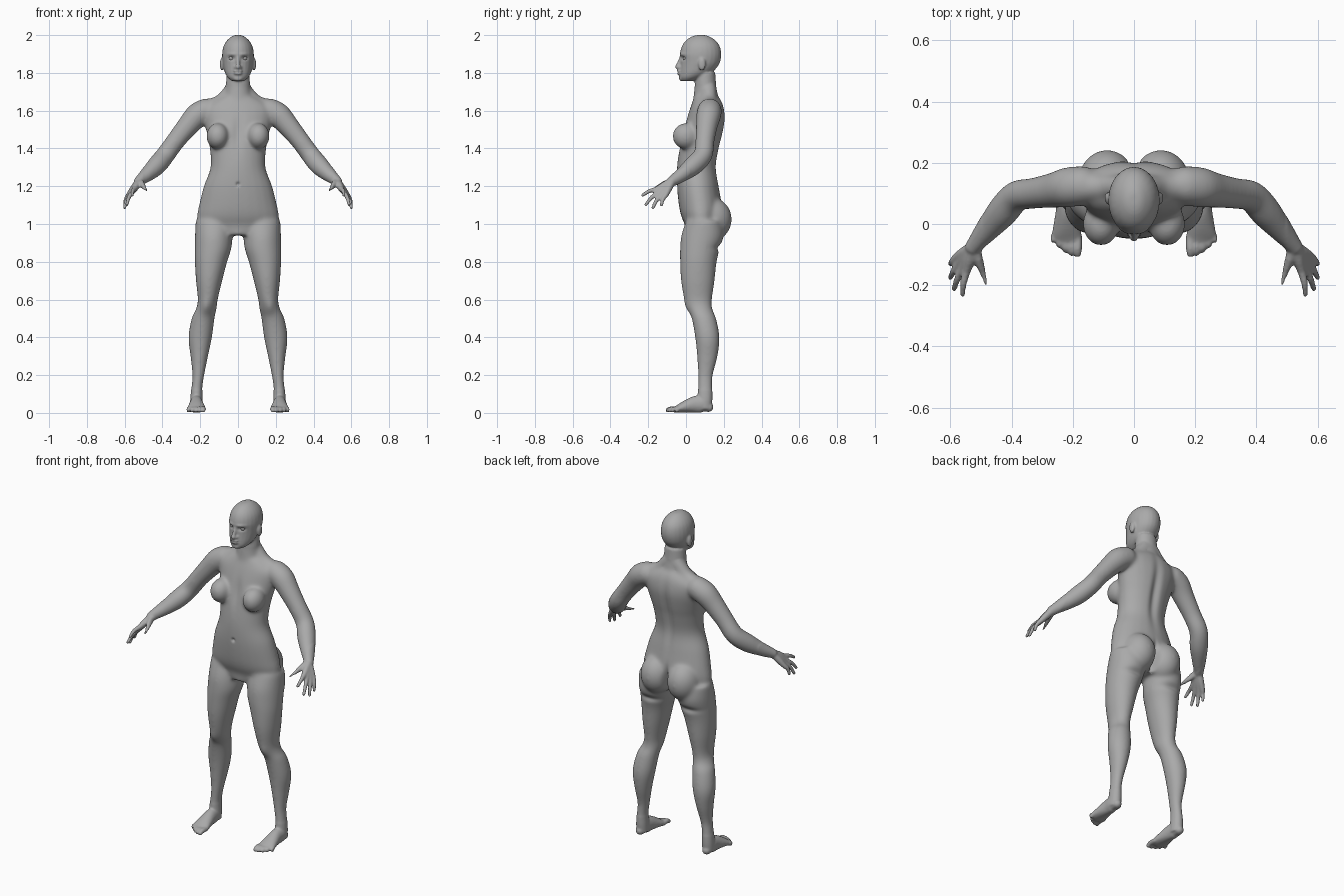
import bpy, bmesh, math
from mathutils import Vector, Matrix

default = bpy.data.objects.get("Cube")
if default:
    bpy.data.objects.remove(default, do_unlink=True)

skin = bpy.data.materials.new("grey_clay")
skin.use_nodes = True
grey = (0.4, 0.4, 0.4, 1)
skin.diffuse_color = grey
skin.node_tree.nodes["Principled BSDF"].inputs["Base Color"].default_value = grey

SIDES = 24
bm = bmesh.new()


def spline(rows, steps=5):
    """Smooth interpolation through rows of numbers."""
    out = []
    last = len(rows) - 1
    for i in range(last):
        before, here = rows[max(i - 1, 0)], rows[i]
        there, after = rows[i + 1], rows[min(i + 2, last)]
        for k in range(steps):
            t = k / steps
            out.append([
                b + 0.5 * t * (c - a + t * (2 * a - 5 * b + 4 * c - d + t * (3 * (b - c) + d - a)))
                for a, b, c, d in zip(before, here, there, after)])
    out.append(list(rows[-1]))
    return out


def skin_rings(rings):
    """Join rings of points into a closed loft."""
    loops = [[bm.verts.new(p) for p in ring] for ring in rings]
    for low, high in zip(loops, loops[1:]):
        for i in range(SIDES):
            j = (i + 1) % SIDES
            bm.faces.new((low[i], low[j], high[j], high[i]))
    bm.faces.new(loops[0][::-1])
    bm.faces.new(loops[-1])


def circle():
    for i in range(SIDES):
        angle = math.tau * i / SIDES
        yield math.cos(angle), math.sin(angle)


def stack(rows):
    """Level ovals: height, centre x, half width, front y, back y."""
    skin_rings([[(x + w * c, (f + b) / 2 + (b - f) / 2 * s, z) for c, s in circle()]
                for z, x, w, f, b in spline(rows)])


def ball(centre, radii):
    matrix = Matrix.Translation(centre) @ Matrix.Diagonal((*radii, 1))
    bmesh.ops.create_uvsphere(bm, u_segments=24, v_segments=16, radius=1, matrix=matrix)


def tube(rows):
    """Round-ended limb: x, y, z, side radius and optional upright radius."""
    rows = spline([r if len(r) == 5 else (*r, r[-1]) for r in rows])
    points = [Vector(r[:3]) for r in rows]
    rings = []
    for i, (point, row) in enumerate(zip(points, rows)):
        along = points[min(i + 1, len(points) - 1)] - points[max(i - 1, 0)]
        side = along.cross(Vector((0, 0, 1))).normalized()
        up = side.cross(along).normalized()
        rings.append([point + side * c * row[3] + up * s * row[4] for c, s in circle()])
    skin_rings(rings)
    for row in (rows[0], rows[-1]):
        ball(row[:3], [min(row[3:])] * 3)


# Leg
stack([(1.02, .125, .1, .0, .19), (.94, .128, .1, -.025, .2), (.87, .132, .097, -.032, .18),
       (.8, .143, .086, -.032, .163), (.7, .153, .07, -.027, .152), (.6, .16, .053, -.01, .138),
       (.55, .168, .055, .01, .14), (.5, .185, .061, .03, .16), (.4, .2, .063, .048, .178),
       (.3, .205, .047, .058, .168), (.2, .21, .032, .063, .143), (.13, .218, .03, .063, .14),
       (.07, .22, .033, .06, .14), (.02, .22, .033, .06, .135)])

# Foot and toes
tube([(.222, .12, .03, .025, .028), (.222, .09, .045, .033, .045), (.22, .05, .045, .035, .045),
      (.22, 0, .034, .043, .033), (.22, -.04, .022, .05, .021), (.222, -.06, .016, .047, .015)])
for i in range(5):
    x, tip, r = .184 + .02 * i, -.097 + .003 * i * i, .014 - .0012 * i
    tube([(x, -.04, .02, r), (x, tip / 2 - .03, .021, r), (x, tip, r, r * .9)])

# Arm
tube([(.17, .125, 1.6, .065), (.215, .12, 1.575, .066), (.265, .11, 1.52, .058),
      (.33, .1, 1.44, .051), (.385, .09, 1.365, .051), (.43, .04, 1.31, .052),
      (.48, -.02, 1.262, .04), (.525, -.075, 1.225, .027)])

# Hand: each finger runs from the wrist through its knuckle to the tip
wrist = Vector((.525, -.075, 1.225))
fingers = [((.548, -.155, 1.185), (.56, -.23, 1.152)),
           ((.56, -.145, 1.168), (.588, -.212, 1.103)),
           ((.572, -.13, 1.155), (.6, -.175, 1.086)),
           ((.58, -.108, 1.152), (.6, -.13, 1.1))]
for knuckle, tip in fingers:
    knuckle, tip = Vector(knuckle), Vector(tip)
    middle = (knuckle + tip) / 2 + Vector((.004, -.003, .005))
    tube([(*wrist, .02), (*wrist.lerp(knuckle, .5), .019), (*knuckle, .014),
          (*middle, .011), (*tip, .009)])
tube([(*wrist, .02), (.508, -.115, 1.21, .018), (.492, -.16, 1.19, .012), (.485, -.197, 1.177, .01)])

# Shoulder slope, breast, buttock, ear and nostril
tube([(.03, .12, 1.715, .04), (.09, .12, 1.645, .042), (.18, .12, 1.605, .05)])
ball((.108, 0, 1.465), (.06, .072, .07))
ball((.088, .137, 1.025), (.095, .106, .115))
ball((.086, .085, 1.845), (.01, .02, .034))
ball((.013, -.033, 1.829), (.009, .011, .008))

# Mirror the paired parts to the other side
copy = bmesh.ops.duplicate(bm, geom=bm.verts[:] + bm.edges[:] + bm.faces[:])["geom"]
bmesh.ops.scale(bm, vec=(-1, 1, 1), verts=[g for g in copy if isinstance(g, bmesh.types.BMVert)])

# Torso
stack([(.94, 0, .1, .0, .15), (.99, 0, .2, -.005, .175), (1.04, 0, .217, -.025, .185),
       (1.1, 0, .207, -.038, .19), (1.2, 0, .182, -.048, .175), (1.3, 0, .146, -.048, .162),
       (1.4, 0, .15, -.036, .178), (1.47, 0, .163, -.022, .195), (1.55, 0, .182, 0, .208),
       (1.61, 0, .185, .02, .203), (1.65, 0, .14, .035, .19), (1.68, 0, .08, .045, .17)])

# Neck
stack([(1.64, 0, .08, .035, .18), (1.7, 0, .068, .042, .167), (1.74, 0, .064, .046, .16),
       (1.8, 0, .06, .05, .155)])

# Head
stack([(2, 0, .016, .06, .1), (1.992, 0, .035, .03, .125), (1.97, 0, .06, -.002, .158),
       (1.94, 0, .077, -.022, .179), (1.9, 0, .084, -.032, .187), (1.86, 0, .082, -.029, .181),
       (1.83, 0, .077, -.031, .165), (1.8, 0, .069, -.034, .135), (1.775, 0, .054, -.035, .09),
       (1.757, 0, .032, -.026, .04)])

# Nose, lips and chin
tube([(0, -.025, 1.888, .008), (0, -.036, 1.855, .01), (0, -.045, 1.832, .013)])
for z, r in ((1.809, .006), (1.797, .007)):
    ball((0, -.034, z), (.024, .015, r))
ball((0, -.02, 1.77), (.026, .018, .015))

# Fuse every part into one continuous surface
bmesh.ops.recalc_face_normals(bm, faces=bm.faces[:])
mesh = bpy.data.meshes.new("body")
bm.to_mesh(mesh)
bm.free()
body = bpy.data.objects.new("body", mesh)
bpy.context.collection.objects.link(body)
remesh = body.modifiers.new("fuse", "REMESH")
remesh.mode = "VOXEL"
remesh.voxel_size = .0055
graph = bpy.context.evaluated_depsgraph_get()
fused = bpy.data.meshes.new_from_object(body.evaluated_get(graph))
body.modifiers.clear()
body.data = fused

# Blend the joints strongly, the face, hands and feet only lightly
bm = bmesh.new()
bm.from_mesh(fused)
axes = dict(use_axis_x=True, use_axis_y=True, use_axis_z=True)
broad = [v for v in bm.verts if .12 < v.co.z < 1.74 and abs(v.co.x) < .5]
for _ in range(25):
    bmesh.ops.smooth_vert(bm, verts=broad, factor=.5, **axes)
for _ in range(3):
    bmesh.ops.smooth_vert(bm, verts=bm.verts[:], factor=.5, **axes)

# Modelled dents and ridges: x, y, z, width, height, push along y
strokes = [(0, .19, 1.42, .025, .17, -.016),    # spine
           (0, .19, 1.0, .013, .07, -.04),      # cleft
           (0, -.045, 1.21, .009, .01, .012),   # navel
           (0, -.02, 1.48, .025, .08, .01),     # breastbone
           (.034, -.02, 1.878, .017, .01, .013),  # eye socket
           (.034, -.025, 1.899, .024, .007, -.005),  # brow
           (0, -.045, 1.803, .022, .003, .005),  # mouth
           (.13, .17, .875, .06, .018, -.012),  # buttock fold
           (.17, .0, .56, .025, .035, -.008)]   # kneecap
for v in bm.verts:
    push = 0
    for x, y, z, w, h, dy in strokes:
        up = (v.co.z - z) / h
        across = (abs(v.co.x) - x) / w
        if abs(up) < 3 and abs(across) < 3 and abs(v.co.y - y) < .06:
            push += dy * math.exp(-up * up - across * across)
    v.co.y += push
    v.co.z = max(v.co.z, 0)
bm.to_mesh(fused)
bm.free()
fused.materials.clear()
fused.materials.append(skin)
fused.shade_smooth()

# Eyes
for name, side in (("left_eye", 1), ("right_eye", -1)):
    bpy.ops.mesh.primitive_uv_sphere_add(segments=24, ring_count=16, radius=.015,
                                         location=(side * .034, .0, 1.878))
    eye = bpy.context.object
    eye.name = name
    eye.data.materials.append(skin)
    eye.data.shade_smooth()
